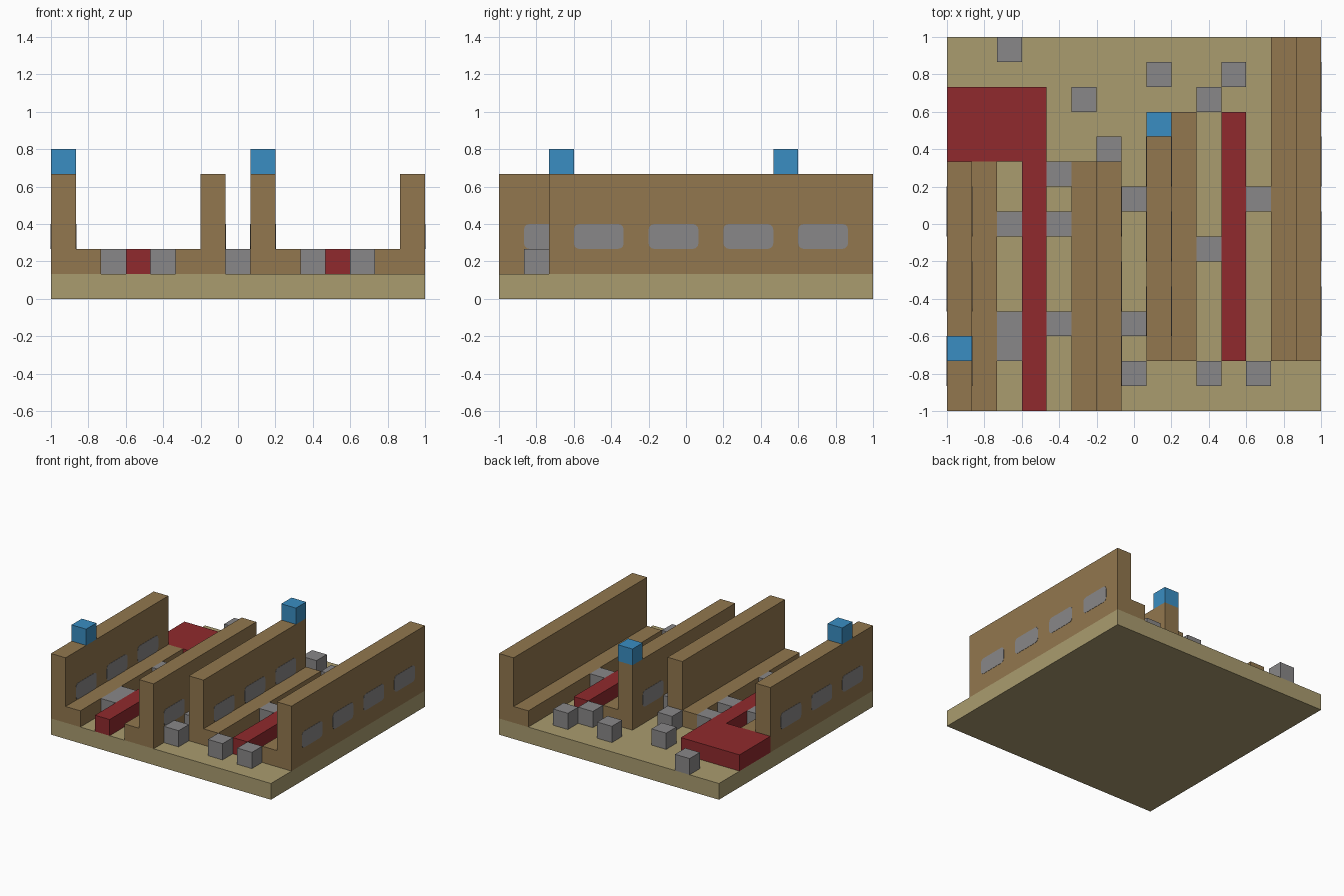
import bpy
import bmesh
from mathutils import Vector

cube = bpy.data.objects.get("Cube")
if cube:
    bpy.data.objects.remove(cube, do_unlink=True)

U = 2 / 15  # grid cell: the model is 15 cells wide and deep


def pos(x, y, z):
    """Cell coordinates to model coordinates."""
    return Vector((x * U - 1, y * U - 1, z * U))


def material(name, rgb):
    lin = [((c / 255 + 0.055) / 1.055) ** 2.4 for c in rgb]
    m = bpy.data.materials.new(name)
    m.use_nodes = True
    m.diffuse_color = (*lin, 1)
    m.node_tree.nodes["Principled BSDF"].inputs["Base Color"].default_value = (*lin, 1)
    return m


tan = material("tan_ground", (170, 156, 111))
brown = material("brown_wood", (146, 119, 78))
red = material("red_carpet", (144, 42, 45))
grey = material("grey_stone", (137, 135, 136))
blue = material("blue_lamp", (58, 141, 194))


def finish(name, bm, mat):
    bmesh.ops.recalc_face_normals(bm, faces=bm.faces)
    mesh = bpy.data.meshes.new(name)
    bm.to_mesh(mesh)
    bm.free()
    mesh.materials.append(mat)
    obj = bpy.data.objects.new(name, mesh)
    bpy.context.collection.objects.link(obj)
    return obj


def prism(name, points, sweep, mat):
    """Extrude a flat outline, given in cells, along a sweep in cells."""
    bm = bmesh.new()
    face = bm.faces.new([bm.verts.new(pos(*p)) for p in points])
    ext = bmesh.ops.extrude_face_region(bm, geom=[face], use_keep_orig=True)
    verts = [v for v in ext["geom"] if isinstance(v, bmesh.types.BMVert)]
    bmesh.ops.translate(bm, verts=verts, vec=Vector(sweep) * U)
    return finish(name, bm, mat)


def box(name, x, y, z, size, mat):
    w, d, h = size
    outline = [(x, y, z), (x + w, y, z), (x + w, y + d, z), (x, y + d, z)]
    return prism(name, outline, (0, 0, h), mat)


def window(name, x, y):
    """Thin plate, two cells long, with rounded corners, centred on a wall face."""
    bm = bmesh.new()
    bmesh.ops.create_cube(bm, size=1)
    bmesh.ops.scale(bm, verts=bm.verts, vec=(0.004, 2 * U, U))
    edges = [e for e in bm.edges if abs(e.verts[0].co.x - e.verts[1].co.x) > 0.001]
    bmesh.ops.bevel(bm, geom=edges, offset=0.03, segments=3, profile=0.5,
                    affect='EDGES')
    bmesh.ops.translate(bm, verts=bm.verts, vec=pos(x, y + 1, 2.5))
    return finish(name, bm, grey)


def bench_wall(name, x, side, y0, y1, faces):
    """Tall wall with a low bench; side is the direction of the bench."""
    profile = [(0, 1), (2, 1), (2, 2), (1, 2), (1, 5), (0, 5)]
    prism(name, [(x + side * a, y0, z) for a, z in profile], (0, y1 - y0, 0), brown)
    for face in faces:
        for i, y in enumerate(range(y0 + 1, y1 - 1, 3)):
            window(f"{name}_window_{face}_{i + 1}", face, y)


# Ground slab
box("ground", 0, 0, 0, (15, 15, 1), tan)

# Walls with benches
bench_wall("right_outer_wall", 0, 1, 0, 10, (0, 1))
bench_wall("right_inner_wall", 7, -1, 0, 10, (7,))
bench_wall("left_inner_wall", 8, 1, 2, 12, (8, 9))
bench_wall("left_outer_wall", 15, -1, 2, 15, (15,))

# Red aisles, one widening into a platform at the back
prism("right_aisle", [(3, 0, 1), (4, 0, 1), (4, 13, 1), (0, 13, 1),
                      (0, 10, 1), (3, 10, 1)], (0, 0, 1), red)
box("left_aisle", 11, 2, 1, (1, 10, 1), red)

# Lamps on the wall tops
box("right_lamp", 0, 2, 5, (1, 1, 1), blue)
box("left_lamp", 8, 11, 5, (1, 1, 1), blue)

# Scattered stone blocks: column -> rows
blocks = {2: (2, 3, 7, 14), 4: (3, 7, 9), 5: (12,), 6: (10,), 7: (1, 3, 8),
          8: (13,), 10: (1, 6, 12), 11: (13,), 12: (1, 8)}
for column, rows in blocks.items():
    for row in rows:
        box(f"block_{column}_{row}", column, row, 1, (1, 1, 1), grey)
